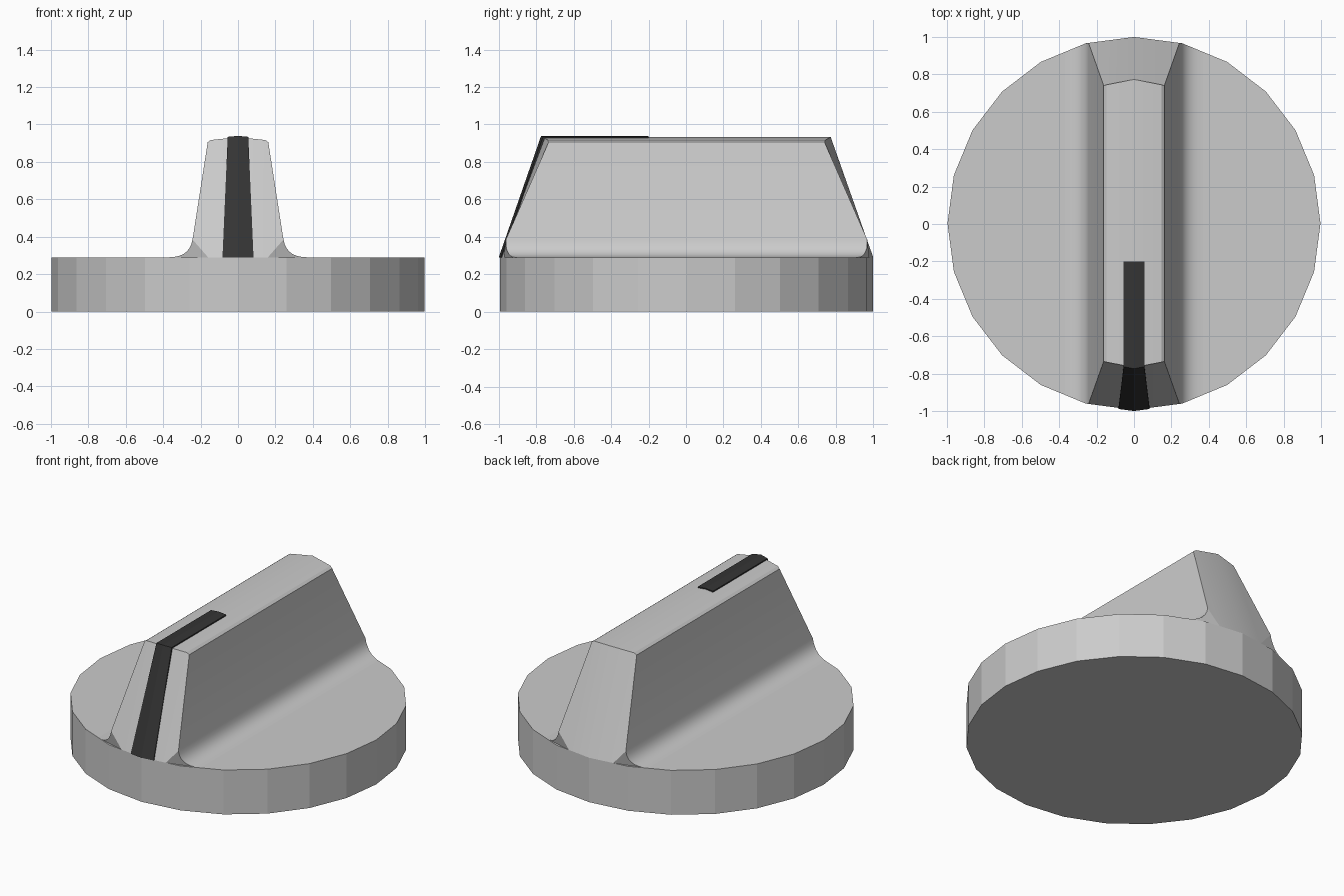
import bpy, bmesh, math

if "Cube" in bpy.data.objects:
    bpy.data.objects.remove(bpy.data.objects["Cube"])

R, CY, H = 0.997, 0.003, 0.29   # disc radius, y offset, disc height
SIDES = 24


def finish(bm, name, angle=None):
    bmesh.ops.remove_doubles(bm, verts=bm.verts, dist=1e-5)
    bmesh.ops.recalc_face_normals(bm, faces=bm.faces)
    mesh = bpy.data.meshes.new(name)
    bm.to_mesh(mesh)
    bm.free()
    ob = bpy.data.objects.new(name, mesh)
    bpy.context.collection.objects.link(ob)
    if angle:
        bpy.ops.object.select_all(action='DESELECT')
        ob.select_set(True)
        bpy.context.view_layer.objects.active = ob
        bpy.ops.object.shade_smooth_by_angle(angle=math.radians(angle))
    return ob


def face(bm, pts):
    bm.faces.new([bm.verts.new(p) for p in pts])


def rim(x):
    """y of the faceted disc edge at a given x."""
    step = 2 * math.pi / SIDES
    i = int(math.asin(x / R) / step)
    x0, x1 = R * math.sin(i * step), R * math.sin((i + 1) * step)
    y0, y1 = R * math.cos(i * step), R * math.cos((i + 1) * step)
    return y0 + (y1 - y0) * (x - x0) / (x1 - x0)


# faceted disc
bm = bmesh.new()
bmesh.ops.create_cone(bm, cap_ends=True, segments=SIDES, radius1=R, radius2=R, depth=H)
bmesh.ops.translate(bm, verts=bm.verts, vec=(0, CY, H / 2))
finish(bm, "base_disc")

# grip ridge: half profile as (x, y of end, z), ending in a curved fillet
top = [(0, 0.77, 0.932), (0.146, 0.742, 0.917), (0.162, 0.737, 0.905)]
fillet = []
for k in range(8):
    t = k / 7
    x = (1 - t) ** 2 * 0.243 + 2 * t * (1 - t) * 0.258 + t * t * 0.37
    z = (1 - t) ** 2 * 0.385 + 2 * t * (1 - t) * H + t * t * H
    fillet.append((x, rim(x), z))
profile = top + fillet
foot = (0.16, rim(0.16), H)
bm = bmesh.new()
for sx in (1, -1):
    # long sides, roof and fillet
    for a, b in zip(profile, profile[1:]):
        face(bm, [(sx * p[0], s * p[1] + CY, p[2])
                  for p, s in ((a, 1), (b, 1), (b, -1), (a, -1))])
    # sloped ends and the small upright walls below them
    for sy in (1, -1):
        for poly in ([(0, R, H), foot, fillet[0]] + top[::-1], [foot] + fillet[::-1]):
            face(bm, [(sx * x, sy * y + CY, z) for x, y, z in poly])
finish(bm, "grip_ridge", 25)

# pointer strip bent over the front end of the ridge
stations = [  # half width, y at centre, z at centre, y at side, z at side, sink y, sink z
    (0.055, -0.20, 0.939, -0.20, 0.934, 0, -0.03),
    (0.055, -0.774, 0.939, -0.763, 0.934, 0.03, -0.03),
    (0.083, -1.0, H, -0.989, H, 0.03, 0),
]
rings = []
for w, yc, zc, ys, zs, dy, dz in stations:
    outer = [(-w, ys, zs), (0, yc, zc), (w, ys, zs)]
    rings.append(outer + [(x, y + dy, z + dz) for x, y, z in outer[::-1]])
bm = bmesh.new()
for a, b in zip(rings, rings[1:]):
    for i in range(6):
        j = (i + 1) % 6
        face(bm, [a[i], a[j], b[j], b[i]])
face(bm, rings[0])
face(bm, rings[-1])
strip = finish(bm, "pointer_strip")
mat = bpy.data.materials.new("dark_strip")
mat.diffuse_color = (0.035, 0.035, 0.035, 1)
mat.use_nodes = True
mat.node_tree.nodes["Principled BSDF"].inputs["Base Color"].default_value = mat.diffuse_color
strip.data.materials.append(mat)
